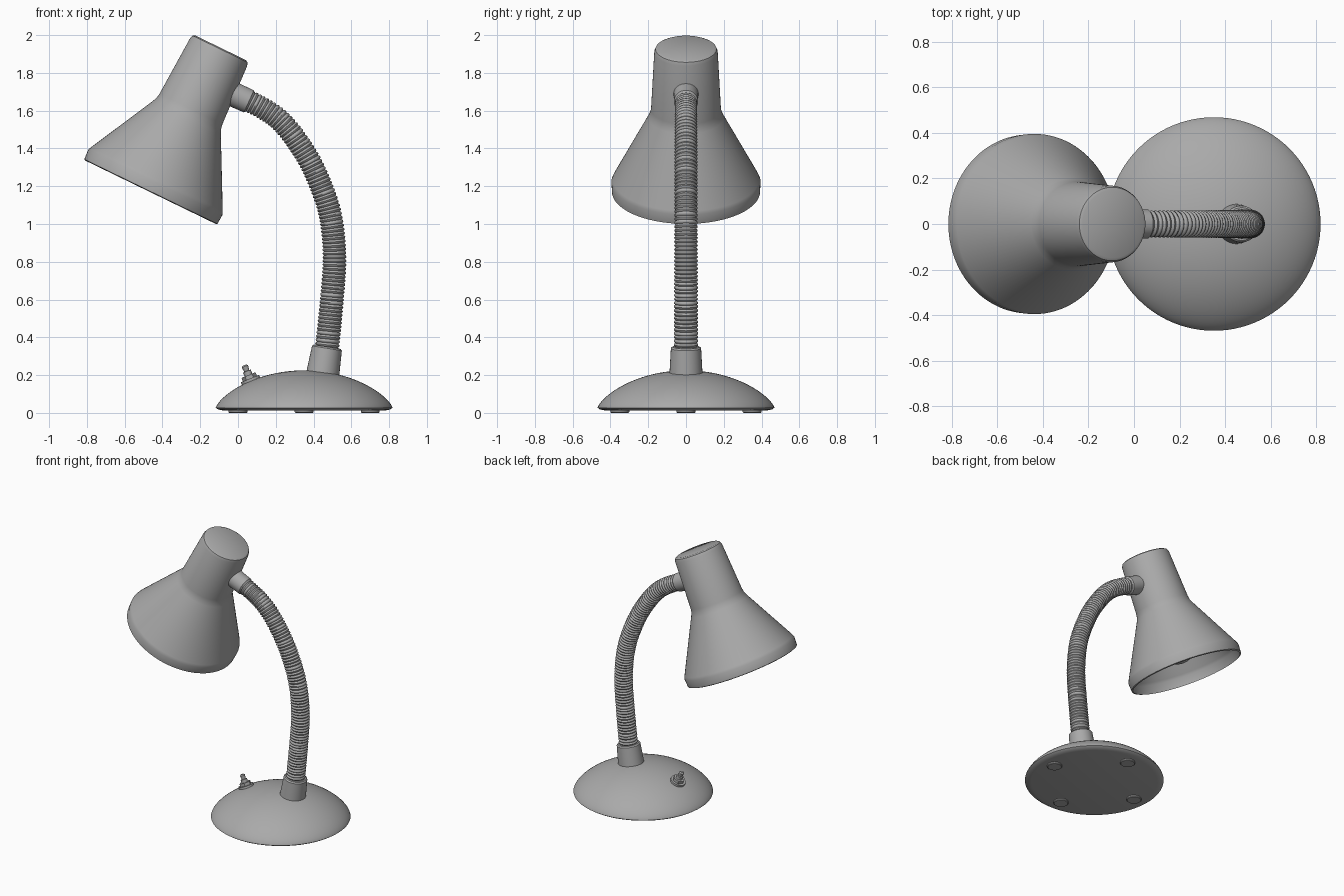
import bpy, bmesh, math
from mathutils import Vector

cube = bpy.data.objects.get("Cube")
if cube:
    bpy.data.objects.remove(cube, do_unlink=True)

grey = bpy.data.materials.new("plain grey")
grey.use_nodes = True
grey.diffuse_color = (0.4, 0.4, 0.4, 1)
grey.node_tree.nodes["Principled BSDF"].inputs["Base Color"].default_value = (0.4, 0.4, 0.4, 1)


def finish(name, bm, angle=35):
    """Turn a bmesh into a smooth shaded object with sharp edges kept."""
    bmesh.ops.remove_doubles(bm, verts=bm.verts, dist=0.0002)
    bmesh.ops.recalc_face_normals(bm, faces=bm.faces)
    mesh = bpy.data.meshes.new(name)
    bm.to_mesh(mesh)
    bm.free()
    mesh.materials.append(grey)
    mesh.polygons.foreach_set("use_smooth", [True] * len(mesh.polygons))
    mesh.set_sharp_from_angle(angle=math.radians(angle))
    obj = bpy.data.objects.new(name, mesh)
    bpy.context.scene.collection.objects.link(obj)
    return obj


def lathe(name, profile, origin=(0, 0, 0), axis=(0, 0, 1), steps=64, angle=35):
    """Spin (radius, height) points round an axis through origin."""
    bm = bmesh.new()
    verts = [bm.verts.new((r, 0, h)) for r, h in profile]
    edges = [bm.edges.new(pair) for pair in zip(verts, verts[1:])]
    bmesh.ops.spin(bm, geom=verts + edges, cent=(0, 0, 0), axis=(0, 0, 1),
                   angle=math.tau, steps=steps)
    obj = finish(name, bm, angle)
    obj.location = origin
    obj.rotation_euler = Vector((0, 0, 1)).rotation_difference(Vector(axis)).to_euler()
    return obj


def tube(name, r0, r1, start, end, steps=32):
    """Capped, slightly tapered sleeve between two points."""
    a, b = Vector(start), Vector(end)
    h = (b - a).length
    return lathe(name, [(0, 0), (r0, 0), (r1, h - 0.008), (r1 - 0.008, h), (0, h)],
                 a, b - a, steps)


# Base: domed shell with a flat underside
BASE_X, BASE_R = 0.35, 0.468
dome = [(0, 0.012), (0.425, 0.012), (0.455, 0.018)]
for i in range(25):
    r = BASE_R * math.cos(i / 24 * math.pi / 2)
    dome.append((r, 0.027 + 0.198 * max(0, 1 - (r / BASE_R) ** 2) ** 0.72))
lathe("base", dome, (BASE_X, 0, 0), steps=96)

# Round feet under the base
for i in range(4):
    a = i * math.pi / 2
    lathe("foot", [(0, 0), (0.046, 0), (0.05, 0.004), (0.05, 0.02), (0, 0.02)],
          (BASE_X + 0.35 * math.cos(a), 0.35 * math.sin(a), 0), steps=24)

# Switch on the dome: washer, hexagonal nut and toggle
spot, up = Vector((0.07, 0, 0.165)), Vector((-0.38, 0, 0.92))
lathe("switch_washer", [(0, 0), (0.052, 0), (0.052, 0.018), (0, 0.018)], spot, up, 32)
lathe("switch_nut", [(0, 0), (0.04, 0), (0.04, 0.038), (0, 0.038)], spot, up, 6)
lathe("switch_toggle", [(0, 0), (0.022, 0), (0.022, 0.06), (0.014, 0.062),
                        (0.018, 0.088), (0.01, 0.095), (0, 0.095)], spot, up, 20)

# Sleeves at the two ends of the neck
tube("base_sleeve", 0.088, 0.08, (0.448, 0, 0.2), (0.472, 0, 0.35))
tube("shade_sleeve", 0.066, 0.064, (-0.05, 0, 1.698), (0.065, 0, 1.646))

# Gooseneck: a ribbed tube swept along a smooth path
path = [Vector((x, 0, z)) for x, z in [
    (0.455, 0.18), (0.47, 0.33), (0.497, 0.6), (0.511, 0.82), (0.492, 1.03),
    (0.44, 1.2), (0.355, 1.375), (0.22, 1.55), (0.05, 1.655), (-0.08, 1.7)]]


def on_path(t):
    """Position and tangent of a Catmull-Rom spline, t from 0 to 1."""
    spans = len(path) - 3
    i = min(int(t * spans), spans - 1)
    u = t * spans - i
    a, b, c, d = path[i:i + 4]
    k1, k2, k3 = c - a, 2 * a - 5 * b + 4 * c - d, 3 * b - a - 3 * c + d
    return b + (k1 * u + k2 * u * u + k3 * u ** 3) / 2, (k1 + 2 * k2 * u + 3 * k3 * u * u).normalized()


# Evenly spaced stations along the path
fine = [on_path(i / 1000) for i in range(1001)]
dist = [0]
for (p, _), (q, _) in zip(fine, fine[1:]):
    dist.append(dist[-1] + (q - p).length)
RIBS, SIDES = 74, 28
rib_shape = [0.0, 0.75, 1.0, 0.75]
bm, rings, j = bmesh.new(), [], 0
stations = RIBS * len(rib_shape)
for s in range(stations + 1):
    f = s / stations
    while j < 1000 and dist[j] < f * dist[-1]:
        j += 1
    pos, tan = fine[j]
    side = Vector((0, 1, 0))
    out = side.cross(tan)
    r = 0.057 - 0.006 * f + 0.008 * rib_shape[s % len(rib_shape)]
    rings.append([bm.verts.new(pos + r * (out * math.cos(k * math.tau / SIDES)
                                          + side * math.sin(k * math.tau / SIDES)))
                  for k in range(SIDES)])
for lo, hi in zip(rings, rings[1:]):
    for k in range(SIDES):
        n = (k + 1) % SIDES
        bm.faces.new((lo[k], lo[n], hi[n], hi[k]))
bm.faces.new(rings[0])
bm.faces.new(rings[-1])
finish("gooseneck", bm, 40)

# Shade: thin shell open at the bottom, tilted along its axis
rim, tilt = Vector((-0.463, 0, 1.168)), Vector((0.437, 0, 0.9)).normalized()
outer = [(0.382, 0), (0.392, 0.004), (0.395, 0.06), (0.387, 0.078), (0.2, 0.44),
         (0.19, 0.463), (0.185, 0.49), (0.168, 0.825), (0.161, 0.843), (0.148, 0.85), (0, 0.85)]
inner = [(0, 0.835), (0.153, 0.82), (0.172, 0.47), (0.372, 0.078), (0.38, 0.06), (0.382, 0)]
lathe("shade", outer + inner, rim, tilt, 96, 30)

# Bulb and its holder inside the shade
ball = [(0.13 * math.sin(a), 0.2 - 0.13 * math.cos(a))
        for a in (i / 16 * math.pi * 0.82 for i in range(17))]
lathe("bulb", ball + [(0.06, 0.36), (0.055, 0.45), (0, 0.45)], rim, tilt, 40)
lathe("bulb_holder", [(0, 0.42), (0.07, 0.42), (0.075, 0.44), (0.075, 0.84), (0, 0.84)],
      rim, tilt, 32)
